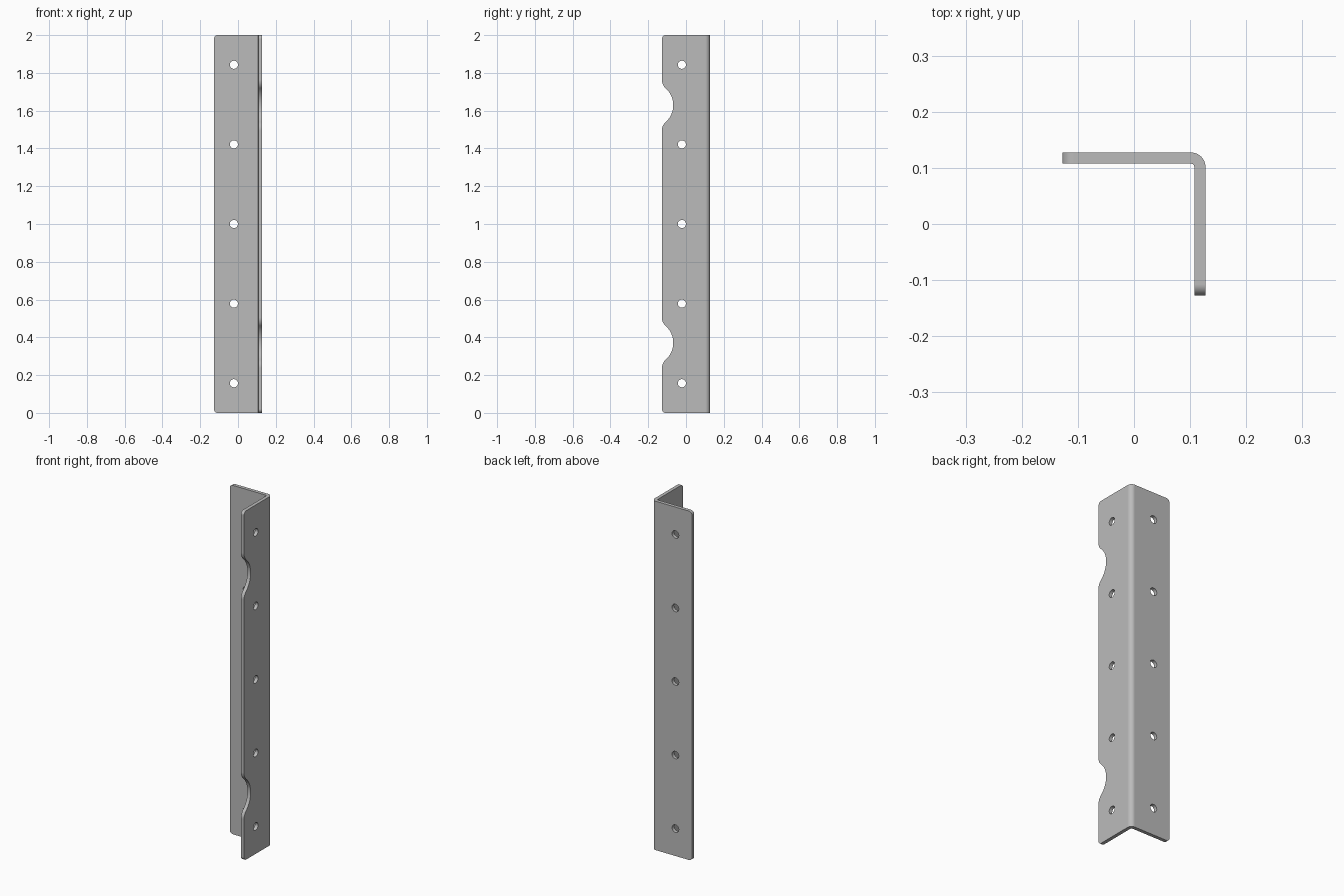
import bpy, bmesh
from math import sin, cos, pi, sqrt, atan2
from mathutils import Matrix, Vector

cube = bpy.data.objects.get("Cube")
if cube:
    bpy.data.objects.remove(cube, do_unlink=True)

HALF = 0.1275       # half the flange width
THICK = 0.02
BEND = 0.026        # outer bend radius
HEIGHT = 2.0
HOLE_AT = -0.022
HOLE_R = 0.0215
HOLE_STEP = 0.4215

steel = bpy.data.materials.new("steel grey")
steel.use_nodes = True
grey = (0.5, 0.5, 0.5, 1)
steel.diffuse_color = grey
steel.node_tree.nodes["Principled BSDF"].inputs["Base Color"].default_value = grey


def arc(cx, cy, r, start, end, n):
    return [(cx + r * cos(start + (end - start) * i / n),
             cy + r * sin(start + (end - start) * i / n)) for i in range(n + 1)]


def prism(bm, points, offset):
    """Close a loop of 3D points and extrude it by offset."""
    base = bm.faces.new([bm.verts.new(p) for p in points])
    out = bmesh.ops.extrude_face_region(bm, geom=[base])
    moved = [v for v in out["geom"] if isinstance(v, bmesh.types.BMVert)]
    bmesh.ops.translate(bm, verts=moved, vec=offset)


def to_object(bm, name):
    bmesh.ops.recalc_face_normals(bm, faces=bm.faces)
    mesh = bpy.data.meshes.new(name)
    bm.to_mesh(mesh)
    bm.free()
    mesh.materials.append(steel)
    obj = bpy.data.objects.new(name, mesh)
    bpy.context.collection.objects.link(obj)
    return obj


# Bent angle: L profile with a rounded bend, extruded upward
c = HALF - BEND
profile = [(-HALF, HALF)] + arc(c, c, BEND, pi / 2, 0, 10)
profile += [(HALF, -HALF), (HALF - THICK, -HALF)]
profile += arc(c, c, BEND - THICK, 0, pi / 2, 10) + [(-HALF, HALF - THICK)]
bm = bmesh.new()
prism(bm, [(x, y, 0) for x, y in profile], (0, 0, HEIGHT))

# Rounded free corners of both flanges
corners = [e for e in bm.edges
           if all(v.co.x < -HALF + 0.001 for v in e.verts)
           or all(v.co.y < -HALF + 0.001 for v in e.verts)]
corners = [e for e in corners if abs(e.verts[0].co.z - e.verts[1].co.z) < 0.001]
bmesh.ops.bevel(bm, geom=corners, offset=0.02, segments=6, profile=0.5, affect='EDGES')
angle = to_object(bm, "angle_bracket")

# Cutters: screw holes through both flanges
bm = bmesh.new()
for i in range(-2, 3):
    z = HEIGHT / 2 + i * HOLE_STEP
    for pos, axis in (((HOLE_AT, HALF, z), 'X'), ((HALF, HOLE_AT, z), 'Y')):
        bmesh.ops.create_cone(
            bm, cap_ends=True, segments=32, radius1=HOLE_R, radius2=HOLE_R, depth=0.1,
            matrix=Matrix.Translation(pos) @ Matrix.Rotation(pi / 2, 4, axis))

# Cutters: two scalloped notches with softened shoulders in the left flange
big, small, depth = 0.12, 0.058, 0.06
span = big + small
reach = sqrt(span ** 2 - (span - depth) ** 2)
tilt = atan2(reach, span - depth)
shoulder = arc(-HALF + small, reach, small, pi, pi + tilt, 8)
bowl = arc(-HALF + depth - big, 0, big, tilt, -tilt, 20)
notch = [(-HALF - 0.03, reach)] + shoulder + bowl[1:-1]
notch += [(y, -z) for y, z in reversed(shoulder)] + [(-HALF - 0.03, -reach)]
for z0 in (HEIGHT / 2 - 0.629, HEIGHT / 2 + 0.629):
    prism(bm, [(HALF - 0.05, y, z0 + z) for y, z in notch], (0.1, 0, 0))
cutter = to_object(bm, "hole_and_notch_cutter")
cutter.hide_render = True

# Cut, then shade smooth with crisp sheet edges
cut = angle.modifiers.new("cut", 'BOOLEAN')
cut.operation = 'DIFFERENCE'
cut.solver = 'EXACT'
cut.object = cutter
bpy.ops.object.select_all(action='DESELECT')
angle.select_set(True)
bpy.context.view_layer.objects.active = angle
bpy.ops.object.modifier_apply(modifier=cut.name)
bpy.data.objects.remove(cutter, do_unlink=True)
bpy.ops.object.shade_smooth_by_angle(angle=pi / 6)
flat = angle.modifiers.new("flat flanges", 'WEIGHTED_NORMAL')
flat.keep_sharp = True
